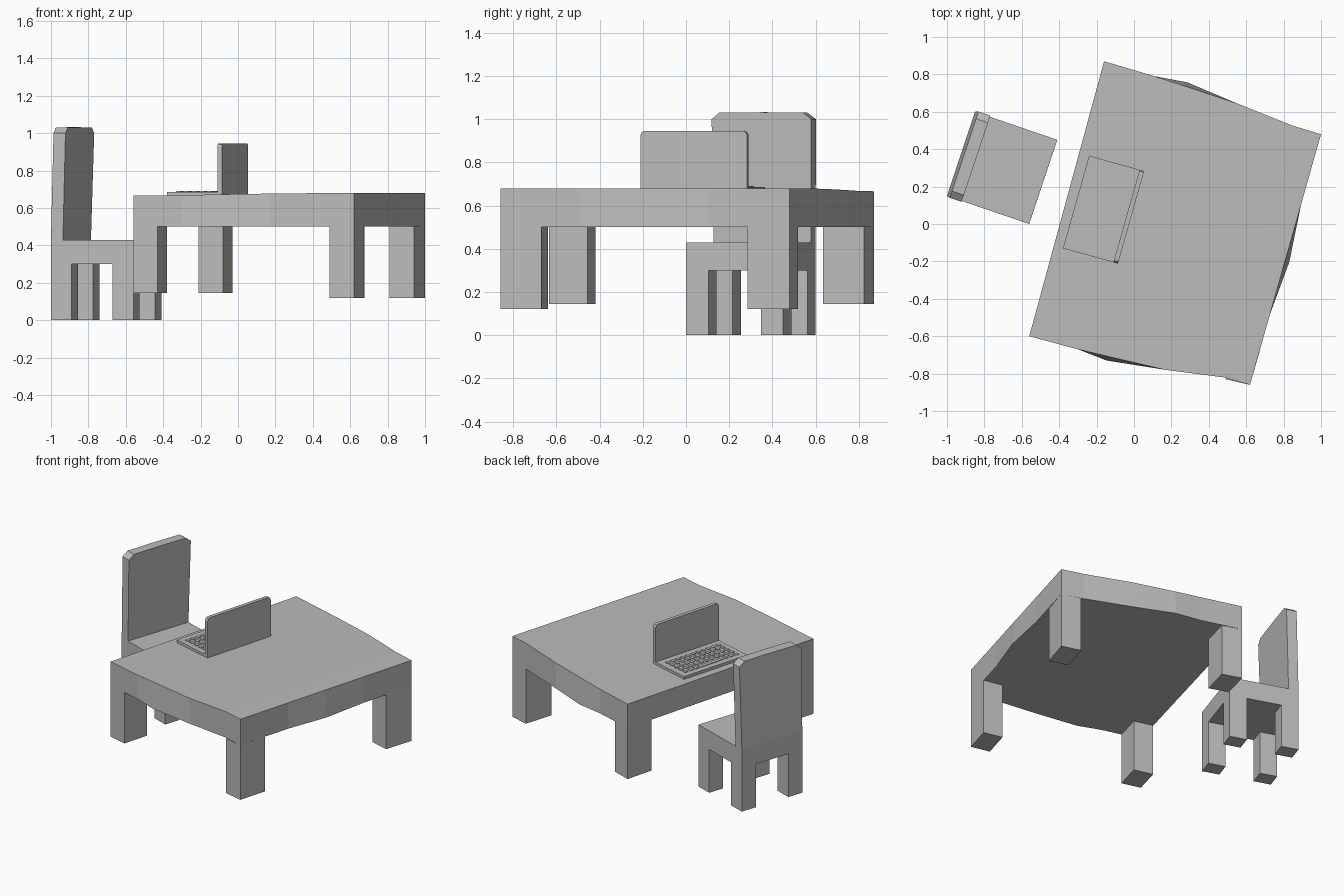
import bpy, bmesh
from mathutils import Vector

if "Cube" in bpy.data.objects:
    bpy.data.objects.remove(bpy.data.objects["Cube"])

grey = bpy.data.materials.new("plain grey")
grey.diffuse_color = (0.5, 0.5, 0.5, 1)
grey.use_nodes = True
grey.node_tree.nodes["Principled BSDF"].inputs["Base Color"].default_value = grey.diffuse_color


def finish(name, bm):
    bmesh.ops.recalc_face_normals(bm, faces=bm.faces)
    me = bpy.data.meshes.new(name)
    bm.to_mesh(me)
    bm.free()
    me.materials.append(grey)
    ob = bpy.data.objects.new(name, me)
    bpy.context.collection.objects.link(ob)
    return ob


def add_loft(bm, ring_a, ring_b):
    """Close two matching rings of points into a solid."""
    a = [bm.verts.new(p) for p in ring_a]
    b = [bm.verts.new(p) for p in ring_b]
    bm.faces.new(a)
    bm.faces.new(b[::-1])
    n = len(a)
    for i in range(n):
        bm.faces.new((a[i], a[(i + 1) % n], b[(i + 1) % n], b[i]))


def add_prism(bm, pts, z0, z1):
    add_loft(bm, [(p[0], p[1], z0) for p in pts], [(p[0], p[1], z1) for p in pts])


def prism(name, pts, z0, z1):
    bm = bmesh.new()
    add_prism(bm, pts, z0, z1)
    return finish(name, bm)


def frame(origin, du, dv):
    """Slanted plan frame: (a, b) -> plan point."""
    o, u, v = Vector(origin), Vector(du), Vector(dv)
    return lambda a, b: o + u * a + v * b


def rect(f, a0, a1, b0, b1):
    return [f(a0, b0), f(a1, b0), f(a1, b1), f(a0, b1)]


# Table top: slab with gently wavy front and back edges
front = [(-.56, -.60), (-.30, -.67), (-.14, -.708), (.17, -.78), (.48, -.82), (.62, -.86)]
back = [(-.16, .87), (.11, .79), (.28, .735), (.55, .645), (.85, .525), (1.0, .48)]
top_z = [.666, .668, .672, .677, .68, .68]
rows = [0, .28, .49, .72, 1]
bm = bmesh.new()
top, low = {}, {}
for i in range(6):
    f, k = Vector(front[i]), Vector(back[i])
    for j, t in enumerate(rows):
        p = f.lerp(k, t)
        q = p.copy()
        if i == 2 and j in (0, 4):      # bulging lower edge at mid side
            q += Vector((.006, .022)) * (1 if j else -1)
        if i == 5 and j == 2:
            q.x += .024
        top[i, j] = bm.verts.new((p.x, p.y, top_z[i]))
        low[i, j] = bm.verts.new((q.x, q.y, .5))
for i in range(5):
    for j in range(4):
        for g in (top, low):
            bm.faces.new((g[i, j], g[i + 1, j], g[i + 1, j + 1], g[i, j + 1]))
for i in range(5):
    for j in (0, 4):
        bm.faces.new((low[i, j], low[i + 1, j], top[i + 1, j], top[i, j]))
for j in range(4):
    for i in (0, 5):
        bm.faces.new((low[i, j], low[i, j + 1], top[i, j + 1], top[i, j]))
finish("table_top", bm)

# Table legs: outer corner, then steps along the two edges
legs = {"front_left": ((-.56, -.60), (.13, -.035), (.05, .18), .145),
        "front_right": ((.62, -.86), (-.13, .03), (.055, .19), .12),
        "back_right": ((1.0, .48), (-.13, .038), (-.06, -.195), .12),
        "back_left": ((-.16, .87), (.13, -.045), (-.05, -.19), .145)}
for name, (o, du, dv, z) in legs.items():
    prism("table_leg_" + name, rect(frame(o, du, dv), 0, 1, 0, 1), z, .5)

# Chair seat and legs (a runs from backrest to front, b across)
chair = frame((-1.0, .15), (.44, -.15), (.15, .45))
prism("chair_seat", rect(chair, 0, 1, 0, 1), .30, .43)
for a, an in ((0, "back"), (.75, "front")):
    for b, bn in ((0, "right"), (.77, "left")):
        prism(f"chair_leg_{an}_{bn}", rect(chair, a, a + .25, b, b + .23), 0, .30)

# Chair backrest: chamfered top corners, very slight forward lean
outline = [(0, .43), (1, .43), (1.015, 1.0), (.93, 1.03), (.5, 1.032), (.07, 1.03), (-.01, 1.0)]


def panel(name, f, outline, a0, a1, lean=0):
    bm = bmesh.new()
    rings = []
    for a in (a0, a1):
        ring = []
        for b, z in outline:
            p = f(a + lean * (z - outline[0][1]), b)
            ring.append((p.x, p.y, z))
        rings.append(ring)
    add_loft(bm, *rings)
    return finish(name, bm)


panel("chair_backrest", chair, outline, 0, .145, .06)

# Laptop base and upright screen
lap = frame((-.38, -.13), (.27, -.075), (.14, .495))
prism("laptop_base", rect(lap, 0, 1.08, 0, 1), .662, .686)
screen = [(0, .67), (1, .67), (1, .925), (.985, .94), (.965, .945),
          (.035, .945), (.015, .94), (0, .925)]
panel("laptop_screen", lap, screen, 1.0, 1.09)

# Keyboard: rows of small raised keys, with a long bar in the nearest row
bm = bmesh.new()
for r in range(5):
    a = .14 + r * .155
    for c in range(11):
        b = .07 + c * .08
        if r == 0 and 3 <= c <= 7:
            if c == 3:
                add_prism(bm, rect(lap, a, a + .09, b, b + .37), .685, .690)
            continue
        add_prism(bm, rect(lap, a, a + .09, b, b + .05), .685, .690)
finish("keyboard_keys", bm)
